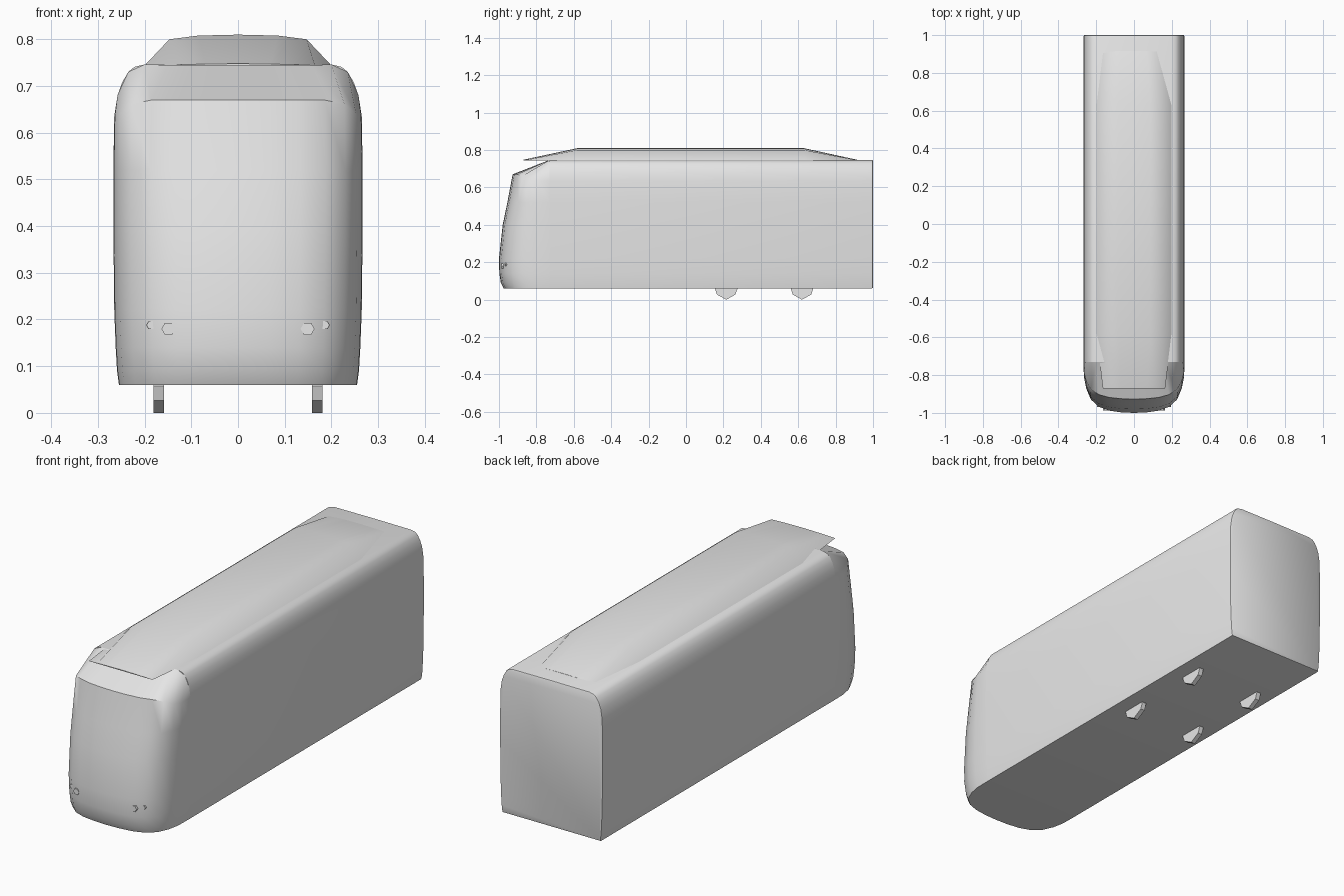
import bpy, bmesh, math
from mathutils import Vector

cube = bpy.data.objects.get("Cube")
if cube:
    bpy.data.objects.remove(cube, do_unlink=True)

grey = bpy.data.materials.new("light_grey")
grey.use_nodes = True
grey.diffuse_color = (0.8, 0.8, 0.8, 1)
grey.node_tree.nodes["Principled BSDF"].inputs["Base Color"].default_value = (0.8, 0.8, 0.8, 1)


def mirrored(half):
    """Extend a half row ending on the centre line to the other side."""
    return half + [(-p[0], *p[1:]) for p in reversed(half[:-1])]


def loft(name, rings, closed=False, caps=()):
    """Skin rows of points; caps lists the rings to fill."""
    bm = bmesh.new()
    rows = [[bm.verts.new(p) for p in ring] for ring in rings]
    count = len(rows[0])
    for a, b in zip(rows, rows[1:]):
        for i in range(count if closed else count - 1):
            j = (i + 1) % count
            bm.faces.new((a[i], a[j], b[j], b[i]))
    for c in caps:
        bm.faces.new(rows[c])
    bmesh.ops.remove_doubles(bm, verts=bm.verts, dist=0.0005)
    bmesh.ops.recalc_face_normals(bm, faces=bm.faces)
    mesh = bpy.data.meshes.new(name)
    bm.to_mesh(mesh)
    bm.free()
    mesh.materials.append(grey)
    obj = bpy.data.objects.new(name, mesh)
    bpy.context.collection.objects.link(obj)
    bpy.ops.object.select_all(action='DESELECT')
    obj.select_set(True)
    bpy.context.view_layer.objects.active = obj
    bpy.ops.object.shade_smooth_by_angle(angle=math.radians(40))
    return obj


SEAM = -0.73
# Side wall (x, z, nose length at that height) and rounded roof edge (x, z)
wall = [(0.255, 0.06, 0.245), (0.259, 0.09, 0.26), (0.262, 0.14, 0.268), (0.265, 0.22, 0.27),
        (0.267, 0.4, 0.25), (0.267, 0.52, 0.225), (0.265, 0.635, 0.197)]
shoulder = [(0.258, 0.68), (0.248, 0.708), (0.235, 0.73), (0.222, 0.741), (0.2, 0.746), (0, 0.747)]

# Long body with a softly rounded rear edge
section = mirrored([(x, z) for x, z, _ in wall] + shoulder)


def body_ring(y, s):
    return [(x * s, y, 0.4 + (z - 0.4) * s) for x, z in section]


loft("body", [body_ring(SEAM, 1), body_ring(0.992, 1), body_ring(0.998, 0.995), body_ring(1, 0.985)],
     closed=True, caps=(0, -1))

# Rounded nose: (width share, length share, brow lift) around the plan
plan = [(1, 0, 0), (0.995, 0.3, 0), (0.955, 0.52, 0.005), (0.86, 0.74, 0.026),
        (0.7, 0.88, 0.035), (0.5, 0.955, 0.035), (0.25, 0.99, 0.035), (0, 1, 0.035)]
nose_rings = []
for x, z, length in wall:
    lift = 1 if z > 0.6 else 0
    nose_rings.append(mirrored([(x * w, SEAM - length * d, z + lift * up) for w, d, up in plan]))
crown = [(0.265, 0.635)] + shoulder[:1] + shoulder[2:3] + [(0.2, 0.746)]
crown += [(x, 0.747) for x in (0.15, 0.1, 0.05, 0)]
nose_rings.append(mirrored([(x, SEAM, z) for x, z in crown]))
loft("nose", nose_rings, caps=(0,))

# Raised roof pod, tapering to a wedge at both ends
pod_full = mirrored([(0.2, 0.744), (0.147, 0.8), (0.085, 0.808), (0, 0.81)])
pod_end = mirrored([(0.165, 0.744), (0.12, 0.746), (0.07, 0.747), (0, 0.748)])
pod = [(-0.87, pod_end), (-0.58, pod_full), (0.63, pod_full), (0.915, pod_end)]
loft("roof_pod", [[(x, y, z) for x, z in ring] for y, ring in pod], closed=True, caps=(0, -1))

# Wheels peeking out below the floor
tread = [(-0.06, 0.058), (-0.049, 0.027), (0, 0), (0.049, 0.027), (0.06, 0.058), (0.04, 0.1), (-0.04, 0.1)]
for side, sx in (("left", 1), ("right", -1)):
    for place, cy in (("front", 0.215), ("rear", 0.62)):
        loft(f"{place}_{side}_wheel",
             [[(sx * x, cy + y, z) for y, z in tread] for x in (0.159, 0.181)],
             closed=True, caps=(0, -1))

    # Hexagonal lamps set into the nose
    for lamp, x, z, r, front in (("headlamp", 0.149, 0.18, 0.015, -0.987),
                                 ("marker_lamp", 0.186, 0.188, 0.01, -0.968)):
        hexagon = [(r * math.cos(k * math.pi / 3), r * math.sin(k * math.pi / 3)) for k in range(6)]
        loft(f"{side}_{lamp}",
             [[(sx * x + u, y, z + v) for u, v in hexagon] for y in (front, front + 0.04)],
             closed=True, caps=(0, -1))
